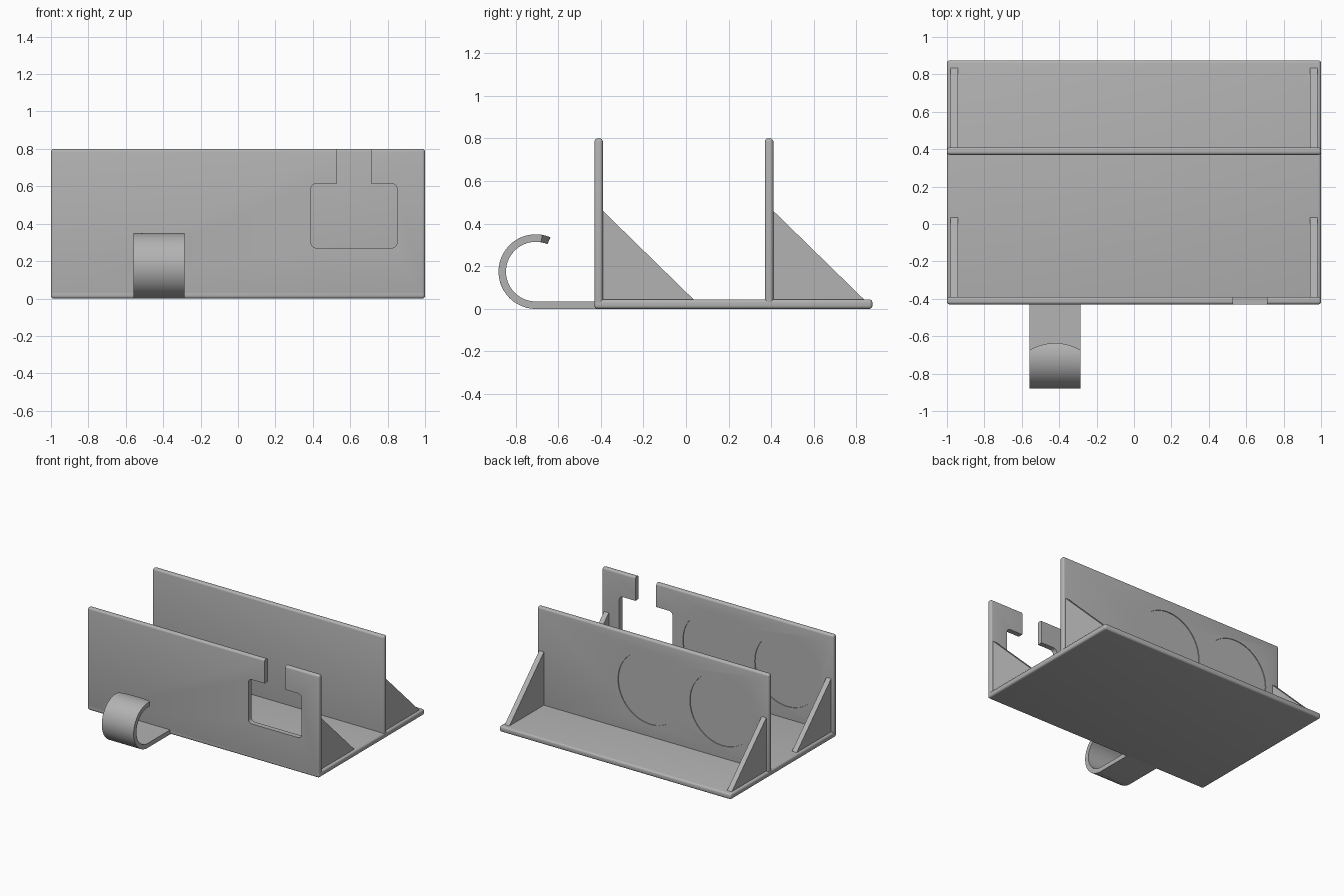
import bpy, bmesh, math

if "Cube" in bpy.data.objects:
    bpy.data.objects.remove(bpy.data.objects["Cube"])

grey = bpy.data.materials.new("plain_grey")
grey.use_nodes = True
GREY = (0.45, 0.45, 0.45, 1)
grey.diffuse_color = GREY
grey.node_tree.nodes["Principled BSDF"].inputs["Base Color"].default_value = GREY


def finish(name, bm, smooth=True):
    bmesh.ops.recalc_face_normals(bm, faces=bm.faces)
    mesh = bpy.data.meshes.new(name)
    bm.to_mesh(mesh)
    bm.free()
    ob = bpy.data.objects.new(name, mesh)
    bpy.context.collection.objects.link(ob)
    mesh.materials.append(grey)
    if smooth:
        bpy.ops.object.select_all(action="DESELECT")
        bpy.context.view_layer.objects.active = ob
        ob.select_set(True)
        bpy.ops.object.shade_smooth_by_angle(angle=math.radians(35))
    return ob


def box(name, lo, hi, round_edges=0.0):
    bm = bmesh.new()
    bmesh.ops.create_cube(bm, size=1)
    for v in bm.verts:
        v.co = [a + (b - a) * (c + 0.5) for a, b, c in zip(lo, hi, v.co)]
    if round_edges:
        bmesh.ops.bevel(bm, geom=bm.edges[:], offset=round_edges, segments=4,
                        profile=0.5, affect="EDGES")
    return finish(name, bm)


def prism(name, outline, depth):
    """Extrude a closed 3D outline along a vector."""
    bm = bmesh.new()
    face = bm.faces.new([bm.verts.new(p) for p in outline])
    ext = bmesh.ops.extrude_face_region(bm, geom=[face])["geom"]
    bmesh.ops.translate(bm, vec=depth, verts=[g for g in ext if isinstance(g, bmesh.types.BMVert)])
    return finish(name, bm, False)


def cut(target, cutter):
    cutter.hide_render = True
    cutter.hide_set(True)
    mod = target.modifiers.new("cut", "BOOLEAN")
    mod.operation = "DIFFERENCE"
    mod.solver = "EXACT"
    mod.object = cutter
    bpy.context.view_layer.objects.active = target
    bpy.ops.object.modifier_apply(modifier=mod.name)
    bpy.data.objects.remove(cutter)


def arc(cx, cz, r, start, end, n):
    angles = [math.radians(start + (end - start) * i / n) for i in range(n + 1)]
    return [(cx + r * math.cos(a), cz + r * math.sin(a)) for a in angles]


# Base plate
T = 0.04
box("base_plate", (-1, -0.43, 0), (1, 0.875, T + 0.005), 0.015)

# Upright panels with shallow round recesses on their back faces, and corner gussets
panels = []
for label, y in (("front", -0.43), ("rear", 0.37)):
    back = y + T
    panel = box(label + "_panel", (-1, y, 0), (1, back, 0.8), 0.015)
    for cx in (0.02, -0.6):
        ring = arc(cx, 0.42, 0.28, 0, 354.375, 63)
        cut(panel, prism("recess_cutter", [(x, back - 0.006, z) for x, z in ring], (0, 0.05, 0)))
    panels.append(panel)
    for side, x in (("right", -0.98), ("left", 0.94)):
        tri = [(x, back - 0.01, T), (x, back + 0.43, T), (x, back, 0.46), (x, back - 0.01, 0.46)]
        prism(f"{label}_{side}_gusset", tri, (0.04, 0, 0))

# Keyhole-shaped opening in the front panel
R = 0.03
shape = (arc(0.85 - R, 0.27 + R, R, -90, 0, 6) + arc(0.85 - R, 0.615 - R, R, 0, 90, 6)
         + [(0.71, 0.615), (0.71, 0.9), (0.53, 0.9), (0.53, 0.615)]
         + arc(0.39 + R, 0.615 - R, R, 90, 180, 6) + arc(0.39 + R, 0.27 + R, R, 180, 270, 6))
cut(panels[0], prism("opening_cutter", [(x, -0.5, z) for x, z in shape], (0, 0.2, 0)))

# Curled hook with a rounded tip
OUT, INN, CY, CZ = 0.175, 0.14, -0.705, 0.175
X0, X1, COLS = -0.56, -0.285, 16
bm = bmesh.new()
loops = []
for i in range(COLS + 1):
    t = i / COLS
    tip = 23 - 13 * (2 * t - 1) ** 2
    end = -270 - tip
    outline = ([(-0.41, CZ - OUT)] + arc(CY, CZ, OUT, -90, end, 48)
               + arc(CY, CZ, INN, end, -90, 48) + [(-0.41, CZ - INN)])
    x = X0 + (X1 - X0) * t
    loops.append([bm.verts.new((x, y, z)) for y, z in outline])
for a, b in zip(loops, loops[1:]):
    for j in range(len(a)):
        k = (j + 1) % len(a)
        bm.faces.new((a[j], a[k], b[k], b[j]))
# Side walls, as strips between outer and inner outlines
for loop in (loops[0], loops[-1]):
    n = len(loop)
    for j in range(n // 2 - 1):
        bm.faces.new((loop[j], loop[j + 1], loop[n - 2 - j], loop[n - 1 - j]))
finish("hook", bm)
